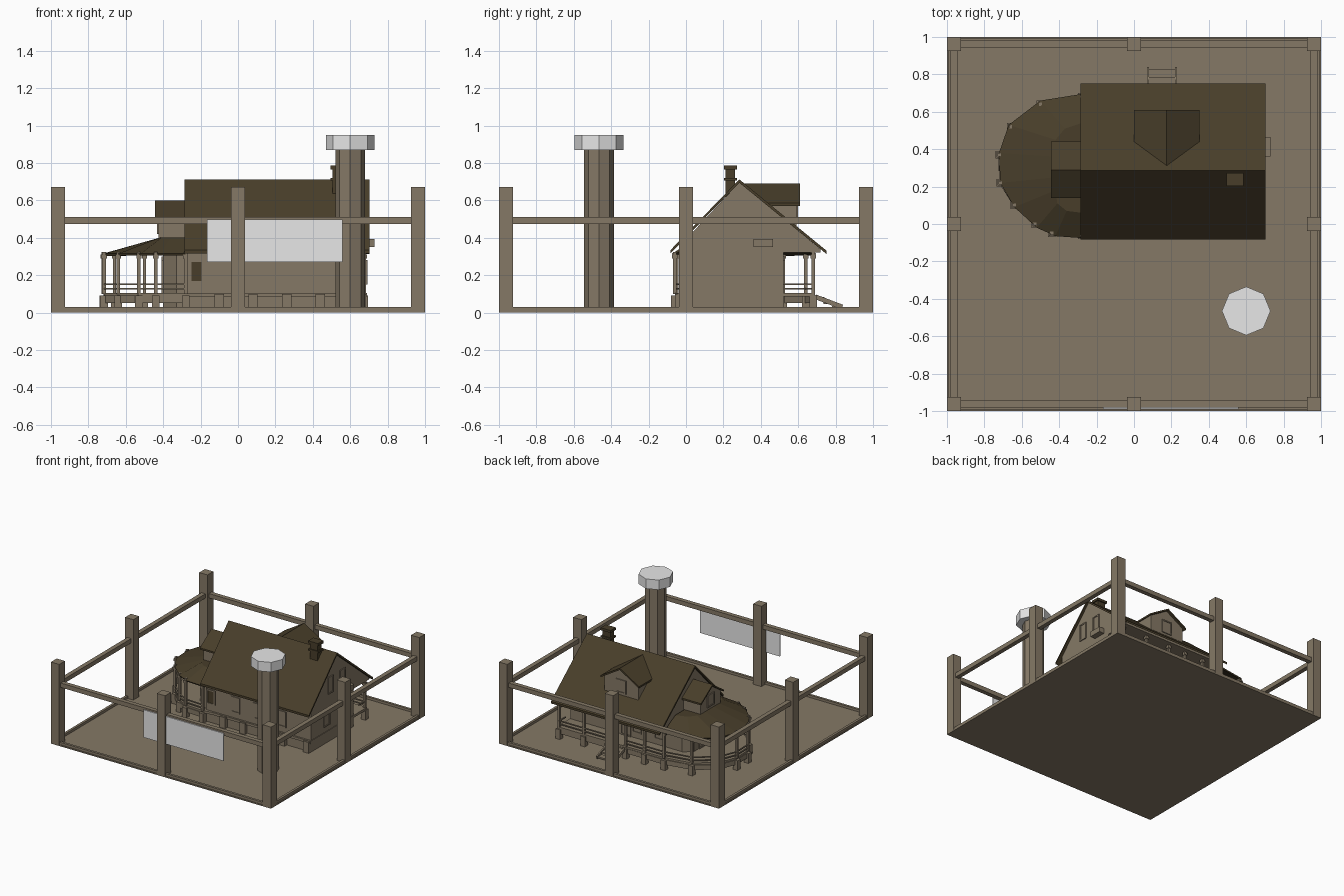
import bpy, bmesh, math
from mathutils import Vector

if "Cube" in bpy.data.objects:
    bpy.data.objects.remove(bpy.data.objects["Cube"])


def material(name, rgb):
    m = bpy.data.materials.new(name)
    m.diffuse_color = (*rgb, 1)
    m.use_nodes = True
    m.node_tree.nodes["Principled BSDF"].inputs["Base Color"].default_value = m.diffuse_color
    return m


WOOD = material("weathered_wood", (0.235, 0.191, 0.133))
DARK = material("dark_roof", (0.065, 0.048, 0.023))
WHITE = material("white", (0.8, 0.8, 0.8))


def finish(name, bm, mat):
    bmesh.ops.recalc_face_normals(bm, faces=bm.faces)
    me = bpy.data.meshes.new(name)
    bm.to_mesh(me)
    bm.free()
    me.materials.append(mat)
    ob = bpy.data.objects.new(name, me)
    bpy.context.collection.objects.link(ob)
    return ob


def prism(name, axis, pts, a, b, mat=WOOD):
    """Extrude a 2D profile along an axis from a to b."""
    place = {"x": lambda p, t: (t, p[0], p[1]),
             "y": lambda p, t: (p[0], t, p[1]),
             "z": lambda p, t: (p[0], p[1], t)}[axis]
    bm = bmesh.new()
    lo = [bm.verts.new(place(p, a)) for p in pts]
    hi = [bm.verts.new(place(p, b)) for p in pts]
    bm.faces.new(lo)
    bm.faces.new(hi)
    for i in range(len(pts)):
        j = (i + 1) % len(pts)
        bm.faces.new((lo[i], lo[j], hi[j], hi[i]))
    return finish(name, bm, mat)


def box(name, x0, x1, y0, y1, z0, z1, mat=WOOD):
    return prism(name, "z", [(x0, y0), (x1, y0), (x1, y1), (x0, y1)], z0, z1, mat)


def beam(name, p, q, w, h, mat=WOOD):
    """Horizontal or sloping bar between two points."""
    p, q = Vector(p), Vector(q)
    d = (q - p).normalized()
    s = d.cross(Vector((0, 0, 1))).normalized()
    u = s.cross(d)
    bm = bmesh.new()
    ends = [[bm.verts.new(e + s * w * i / 2 + u * h * j / 2)
             for i, j in ((-1, -1), (1, -1), (1, 1), (-1, 1))] for e in (p, q)]
    bm.faces.new(ends[0])
    bm.faces.new(ends[1])
    for i in range(4):
        j = (i + 1) % 4
        bm.faces.new((ends[0][i], ends[0][j], ends[1][j], ends[1][i]))
    return finish(name, bm, mat)


def gable_roof(name, axis, eave1, ridge, eave2, a, b, t=0.018):
    low = [(x, z - t) for x, z in (eave2, ridge, eave1)]
    return prism(name, axis, [eave1, ridge, eave2] + low, a, b, DARK)


def octagon(name, x, y, r, z0, z1, mat):
    pts = [(x + r * math.cos(i * math.pi / 4), y + r * math.sin(i * math.pi / 4)) for i in range(8)]
    return prism(name, "z", pts, z0, z1, mat)


def window(name, axis, at, side, c, w, z0, z1, pane=WOOD):
    """Framed window on a wall; axis is the wall normal, side its sign."""
    def bar(n, a0, a1, b0, b1, t, mat):
        prism(n, axis, [(a0, b0), (a1, b0), (a1, b1), (a0, b1)], at, at + side * t, mat)
    f, l, r = 0.01, c - w / 2, c + w / 2
    bar(name + "_pane", l, r, z0, z1, 0.003, pane)
    for a0, a1 in ((l, l + f), (r - f, r)):
        bar(name + "_jamb", a0, a1, z0, z1, 0.008, WOOD)
    for b0, b1 in ((z0, z0 + f), (z1 - f, z1)):
        bar(name + "_sill", l, r, b0, b1, 0.008, WOOD)


# Yard floor, fence posts and rails
box("floor", -1, 1, -1, 1, 0, 0.01)
for i in (-1, 0, 1):
    for j in (-1, 0, 1):
        if i or j:
            cx, cy = i * 0.9625, j * 0.9625
            box("fence_post", cx - 0.0375, cx + 0.0375, cy - 0.0375, cy + 0.0375, 0, 0.67)
for s in (-1, 1):
    for z, w, h, o in ((0.02, 0.02, 0.02, 0.985), (0.492, 0.036, 0.036, 0.9625)):
        beam("fence_rail", (-0.97, s * o, z), (0.97, s * o, z), w, h)
        beam("fence_rail", (s * o, -0.97, z), (s * o, 0.97, z), w, h)
box("sign_board", -0.165, 0.56, -0.99, -0.982, 0.27, 0.497, WHITE)

# Tower
octagon("tower_shaft", 0.6, -0.465, 0.08, 0.01, 0.87, WOOD)
octagon("tower_cap", 0.6, -0.465, 0.13, 0.87, 0.95, WHITE)

# Main house body with the upper storey overhanging the back porch
prism("house_walls", "x", [(-0.03, 0.01), (-0.03, 0.36), (0.285, 0.695), (0.72, 0.338),
                           (0.72, 0.32), (0.52, 0.32), (0.52, 0.01)], -0.27, 0.685)
gable_roof("main_roof", "x", (-0.082, 0.335), (0.285, 0.712), (0.75, 0.332), -0.285, 0.702)
prism("bay_walls", "z", [(-0.26, -0.01), (-0.33, -0.01), (-0.4, 0.08), (-0.4, 0.47),
                         (-0.33, 0.52), (-0.26, 0.52)], 0.01, 0.345)

# Dormers
prism("back_dormer_walls", "y", [(0.02, 0.42), (0.02, 0.585), (0.175, 0.678),
                                 (0.33, 0.585), (0.33, 0.42)], 0.33, 0.59)
gable_roof("back_dormer_roof", "y", (0, 0.585), (0.175, 0.69), (0.35, 0.585), 0.3, 0.61, 0.014)
prism("side_dormer_walls", "x", [(0.16, 0.37), (0.16, 0.505), (0.29, 0.588),
                                 (0.42, 0.505), (0.42, 0.37)], -0.425, -0.27)
gable_roof("side_dormer_roof", "x", (0.14, 0.5), (0.29, 0.6), (0.44, 0.5), -0.445, -0.27, 0.014)

# Rounded porch roof lofted from the eave to the wall
eave = [(-0.28, -0.075), (-0.42, -0.065), (-0.52, -0.02), (-0.64, 0.09), (-0.715, 0.22),
        (-0.722, 0.38), (-0.67, 0.53), (-0.5, 0.66), (-0.28, 0.695)]
top = [(-0.28, 0.06), (-0.36, 0.07), (-0.41, 0.11), (-0.42, 0.18), (-0.42, 0.25),
       (-0.42, 0.36), (-0.42, 0.45), (-0.37, 0.51), (-0.28, 0.54)]
bm = bmesh.new()
lo = [bm.verts.new((x, y, 0.315)) for x, y in eave]
hi = [bm.verts.new((x, y, 0.4)) for x, y in top]
for i in range(8):
    bm.faces.new((lo[i], lo[i + 1], hi[i + 1], hi[i]))
bm.faces.new(hi)
porch_roof = finish("porch_roof", bm, DARK)
porch_roof.modifiers.new("thickness", "SOLIDIFY").thickness = 0.012

# Deck, skirt, piers, posts and railings following the eave line
edge = [(-0.28, -0.06), (-0.44, -0.05), (-0.53, 0.0), (-0.64, 0.1), (-0.715, 0.22),
        (-0.72, 0.37), (-0.66, 0.52), (-0.5, 0.64), (-0.28, 0.68)]
deck = edge + [(0.69, 0.69), (0.69, -0.045), (-0.2, -0.045)]
prism("deck", "z", deck, 0.085, 0.105)
back = [(x, 0.68) for x in (-0.28, -0.1, 0.07, 0.23, 0.45, 0.675)]
path = edge + back[1:]
for n, (x, y) in enumerate(path):
    box("deck_pier", x - 0.02, x + 0.02, y - 0.02, y + 0.02, 0.01, 0.09)
    box("porch_post", x - 0.009, x + 0.009, y - 0.009, y + 0.009, 0.1, 0.325)
    box("post_collar", x - 0.014, x + 0.014, y - 0.014, y + 0.014, 0.29, 0.31)
for p, q in zip(path, path[1:]):
    beam("deck_skirt", (*p, 0.07), (*q, 0.07), 0.012, 0.04)
    if p != back[2]:
        for z in (0.127, 0.152):
            beam("porch_rail", (*p, z), (*q, z), 0.01, 0.008)
beam("porch_end_rail", (0.675, 0.6, 0.152), (0.675, 0.69, 0.152), 0.01, 0.008)
for x in (-0.1, 0.08, 0.26, 0.44, 0.66):
    box("front_pier", x - 0.025, x + 0.025, -0.06, -0.02, 0.01, 0.1)

# Back steps with side stringers
for i in range(3):
    y = 0.69 + i * 0.045
    box("step", 0.08, 0.22, y, y + 0.05, 0.07 - i * 0.023, 0.082 - i * 0.023)
for x in (0.075, 0.225):
    beam("stair_stringer", (x, 0.69, 0.085), (x, 0.835, 0.03), 0.012, 0.025)

# Windows and doors
for c in (0.222, 0.375):
    window("attic_window", "x", 0.685, 1, c, 0.07, 0.4, 0.54)
for c in (0.17, 0.417):
    window("side_window", "x", 0.685, 1, c, 0.08, 0.15, 0.28)
for c in (0.0, 0.2, 0.42):
    window("front_window", "y", -0.03, -1, c, 0.08, 0.15, 0.28)
    window("back_window", "y", 0.52, 1, c - 0.12, 0.08, 0.15, 0.28)
window("front_left_window", "y", -0.03, -1, -0.222, 0.075, 0.16, 0.28, DARK)
window("back_door", "y", 0.52, 1, 0.18, 0.09, 0.105, 0.3)
window("bay_window", "x", -0.4, -1, 0.18, 0.08, 0.15, 0.28)
window("bay_door", "x", -0.4, -1, 0.36, 0.09, 0.105, 0.3)
window("back_dormer_window", "y", 0.59, 1, 0.175, 0.09, 0.48, 0.59)
window("side_dormer_window", "x", -0.425, -1, 0.29, 0.09, 0.42, 0.52)

# Chimney and the small wall fixture on the right gable
box("chimney", 0.505, 0.575, 0.212, 0.262, 0.55, 0.775, DARK)
box("chimney_band", 0.495, 0.585, 0.204, 0.272, 0.705, 0.72, DARK)
box("chimney_cap", 0.495, 0.585, 0.204, 0.272, 0.765, 0.785, DARK)
box("wall_fixture", 0.68, 0.73, 0.36, 0.465, 0.35, 0.393)
